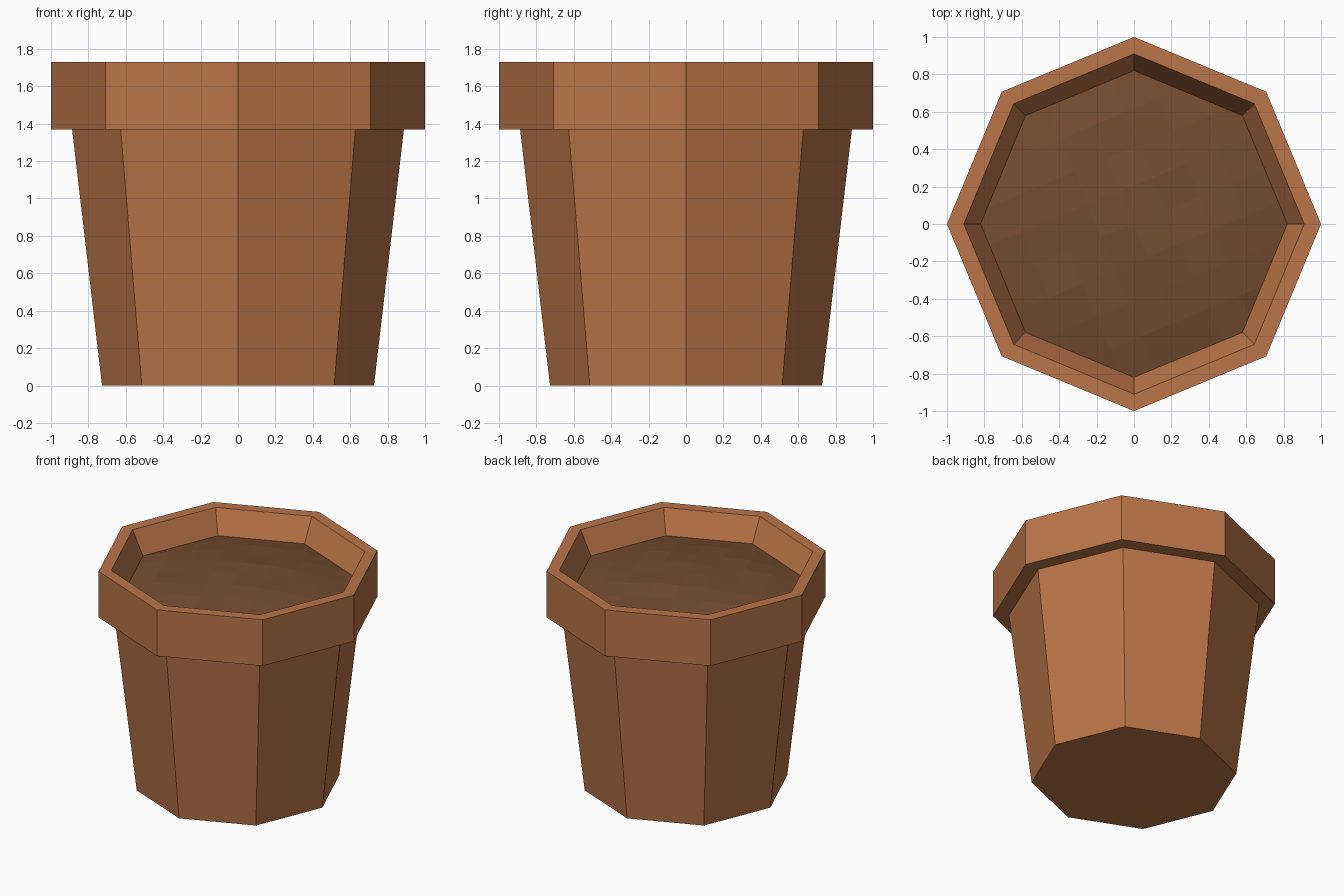
import bpy, bmesh, math, random
from mathutils import Vector

if "Cube" in bpy.data.objects:
    bpy.data.objects.remove(bpy.data.objects["Cube"])

random.seed(3)
SIDES = 8
SOIL_R, SOIL_Z = 0.82, 1.55


def material(name, rgb):
    # sRGB 0-255 to linear
    m = bpy.data.materials.new(name)
    m.diffuse_color = [((c / 255 + 0.055) / 1.055) ** 2.4 for c in rgb] + [1]
    m.use_nodes = True
    m.node_tree.nodes["Principled BSDF"].inputs["Base Color"].default_value = m.diffuse_color
    return m


def add_object(name, bm, mat):
    bmesh.ops.recalc_face_normals(bm, faces=bm.faces)
    me = bpy.data.meshes.new(name)
    bm.to_mesh(me)
    bm.free()
    me.materials.append(mat)
    ob = bpy.data.objects.new(name, me)
    bpy.context.collection.objects.link(ob)


def ring(bm, r, z):
    return [bm.verts.new((r * math.cos(a), r * math.sin(a), z))
            for a in (i * math.tau / SIDES for i in range(SIDES))]


terracotta = material("terracotta", (186, 117, 72))
earth = material("dark earth", (117, 76, 47))

# Pot: one octagonal profile from base, over the rim, down to the soil line
bm = bmesh.new()
rings = [ring(bm, r, z) for r, z in
         ((0.727, 0), (0.887, 1.37), (1, 1.37), (1, 1.73), (0.91, 1.73), (SOIL_R, SOIL_Z))]
bm.faces.new(rings[0])
for a, b in zip(rings, rings[1:]):
    for i in range(SIDES):
        j = (i + 1) % SIDES
        bm.faces.new((a[i], a[j], b[j], b[i]))
floor = bm.faces.new(rings[-1])
bmesh.ops.recalc_face_normals(bm, faces=bm.faces)
bm.faces.remove(floor)
me_bm = bm
me = bpy.data.meshes.new("pot")
me_bm.to_mesh(me)
me_bm.free()
me.materials.append(terracotta)
bpy.context.collection.objects.link(bpy.data.objects.new("pot", me))

# Soil: octagon sliced into a grid along its sides, gently mounded and uneven
bm = bmesh.new()
bm.faces.new(ring(bm, SOIL_R, SOIL_Z))
for ang in (math.pi / 8, math.pi * 5 / 8):
    n = Vector((math.cos(ang), math.sin(ang), 0))
    for k in range(-3, 4):
        bmesh.ops.bisect_plane(bm, geom=bm.verts[:] + bm.edges[:] + bm.faces[:],
                               plane_co=n * k * 0.19 + Vector((0, 0, SOIL_Z)), plane_no=n)
for v in bm.verts:
    if not v.is_boundary:
        d = v.co.xy.length / SOIL_R
        v.co.z += 0.08 * (1 - d * d) + random.uniform(-0.008, 0.008)
for f in bm.faces:
    if f.normal.z < 0:
        f.normal_flip()
add_object("soil", bm, earth)
